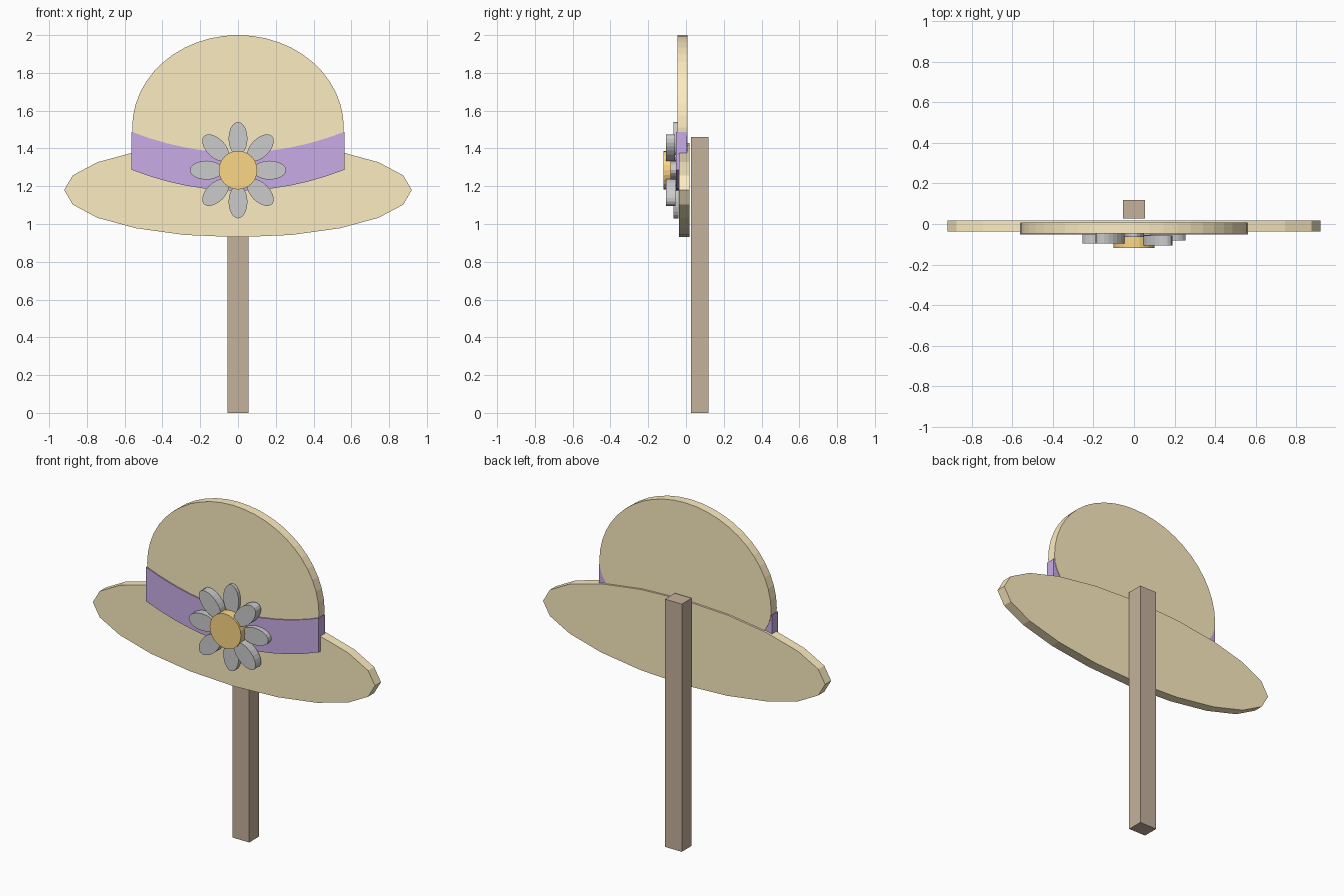
import bpy, bmesh
from math import sin, cos, pi, radians

if "Cube" in bpy.data.objects:
    bpy.data.objects.remove(bpy.data.objects["Cube"])


def material(name, rgb):
    m = bpy.data.materials.new(name)
    m.diffuse_color = (*rgb, 1)
    m.use_nodes = True
    m.node_tree.nodes["Principled BSDF"].inputs["Base Color"].default_value = m.diffuse_color
    return m


STRAW = material("straw", (0.98, 0.84, 0.53))
PURPLE = material("purple", (0.58, 0.41, 0.79))
ORANGE = material("orange", (0.98, 0.68, 0.24))
WOOD = material("wood", (0.56, 0.44, 0.33))


def slab(name, outline, front, back, mat=None):
    """Extrude an (x, z) outline from y=front to y=back."""
    bm = bmesh.new()
    face = bm.faces.new([bm.verts.new((x, front, z)) for x, z in outline])
    ext = bmesh.ops.extrude_face_region(bm, geom=[face], use_keep_orig=True)
    moved = [v for v in ext["geom"] if isinstance(v, bmesh.types.BMVert)]
    bmesh.ops.translate(bm, verts=moved, vec=(0, back - front, 0))
    bmesh.ops.recalc_face_normals(bm, faces=bm.faces)
    me = bpy.data.meshes.new(name)
    bm.to_mesh(me)
    bm.free()
    ob = bpy.data.objects.new(name, me)
    bpy.context.collection.objects.link(ob)
    if mat:
        me.materials.append(mat)
    return ob


def oval(cx, cz, rx, up, n, low=None, turn=0):
    """Oval outline; 'low' gives the lower half its own radius."""
    low = up if low is None else low
    pts = []
    for i in range(n):
        a = 2 * pi * i / n
        u, v = rx * cos(a), (up if sin(a) > 0 else low) * sin(a)
        pts.append((cx + u * cos(turn) - v * sin(turn),
                    cz + u * sin(turn) + v * cos(turn)))
    return pts


# Post behind the hat
slab("post", [(-0.055, 0), (0.055, 0), (0.055, 1.46), (-0.055, 1.46)],
     0.026, 0.118, WOOD)

# Hat brim and crown
slab("brim", oval(0, 1.18, 0.92, 0.25, 20), -0.038, 0.018, STRAW)
slab("crown", oval(0, 1.51, 0.56, 0.49, 24 * 2, low=0.32), -0.046, 0.007, STRAW)

# Sagging hat band
xs = [0.563 * (i / 6 - 1) for i in range(13)]
sag = [(x, 0.11 * (x / 0.563) ** 2) for x in xs]
band = [(x, 1.177 + s) for x, s in sag] + [(x, 1.378 + s) for x, s in reversed(sag)]
slab("hat_band", band, -0.053, 0.004, PURPLE)

# Flower: eight petals at staggered depths around a disc
FZ = 1.285
depths = [(-0.082, -0.047), (-0.107, -0.057), (-0.065, -0.04), (-0.095, -0.045),
          (-0.095, -0.047), (-0.095, -0.045), (-0.065, -0.04), (-0.107, -0.055)]
for i, (front, back) in enumerate(depths):
    a = radians(45 * i)
    slab(f"petal_{i + 1}",
         oval(0.167 * cos(a), FZ + 0.167 * sin(a), 0.088, 0.05, 20, turn=a),
         front, back)
slab("flower_centre", oval(0, FZ, 0.102, 0.102, 24), -0.118, -0.06, ORANGE)
